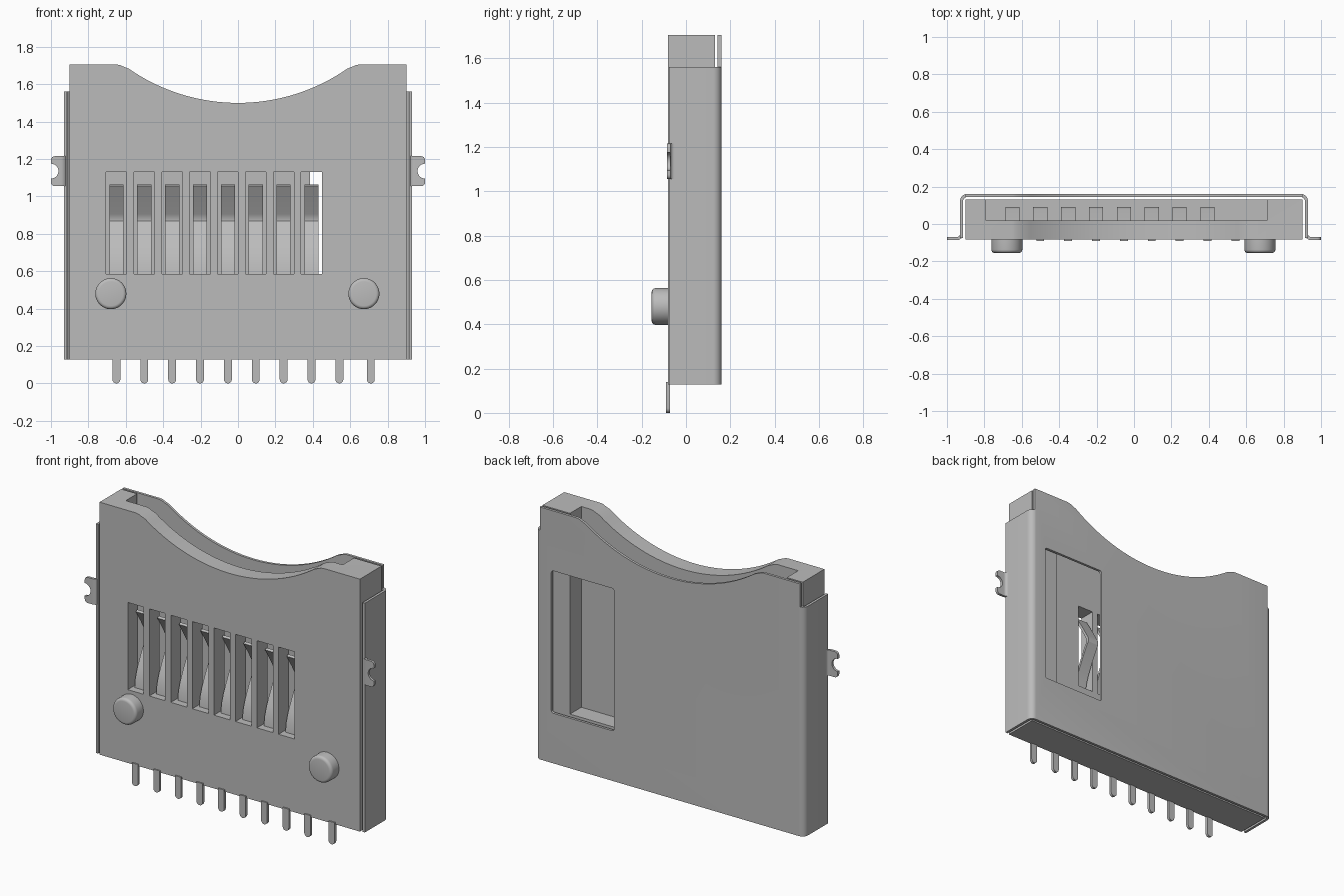
import bpy, bmesh, math
from mathutils import Vector

if "Cube" in bpy.data.objects:
    bpy.data.objects.remove(bpy.data.objects["Cube"])

grey = bpy.data.materials.new("plain grey")
grey.use_nodes = True
COLOUR = (0.5, 0.5, 0.5, 1)
grey.diffuse_color = COLOUR
grey.node_tree.nodes["Principled BSDF"].inputs["Base Color"].default_value = COLOUR

PLACE = {"x": lambda a, b, h: (h, a, b),
         "y": lambda a, b, h: (a, h, b),
         "z": lambda a, b, h: (a, b, h)}


def prisms(name, outlines, axis, lo, hi):
    """Extrude closed 2D outlines along an axis into one object."""
    bm = bmesh.new()
    for pts in outlines:
        ends = [[bm.verts.new(PLACE[axis](a, b, h)) for a, b in pts] for h in (lo, hi)]
        bm.faces.new(ends[0])
        bm.faces.new(ends[1][::-1])
        for i in range(len(pts)):
            j = (i + 1) % len(pts)
            bm.faces.new((ends[0][i], ends[1][i], ends[1][j], ends[0][j]))
    bmesh.ops.recalc_face_normals(bm, faces=bm.faces)
    mesh = bpy.data.meshes.new(name)
    bm.to_mesh(mesh)
    bm.free()
    mesh.materials.append(grey)
    obj = bpy.data.objects.new(name, mesh)
    bpy.context.collection.objects.link(obj)
    return obj


def rect(a0, a1, b0, b1):
    return [(a0, b0), (a1, b0), (a1, b1), (a0, b1)]


def arc(ca, cb, r, start, end, n=8):
    angles = [math.radians(start + (end - start) * i / n) for i in range(n + 1)]
    return [(ca + r * math.cos(t), cb + r * math.sin(t)) for t in angles]


def rounded(a0, a1, b0, b1, r):
    return (arc(a1 - r, b1 - r, r, 0, 90) + arc(a0 + r, b1 - r, r, 90, 180)
            + arc(a0 + r, b0 + r, r, 180, 270) + arc(a1 - r, b0 + r, r, 270, 360))


def ribbon(path, t):
    """Outline of a sheet of thickness t along a centre line."""
    p = [Vector(q) for q in path]
    left, right = [], []
    for i, q in enumerate(p):
        d0 = (p[i] - p[i - 1]).normalized() if i else (p[1] - p[0]).normalized()
        d1 = (p[i + 1] - p[i]).normalized() if i < len(p) - 1 else d0
        d = (d0 + d1).normalized()
        n = Vector((-d.y, d.x)) * t / 2 / max(d.dot(d0), 0.5)
        left.append(tuple(q + n))
        right.append(tuple(q - n))
    return left + right[::-1]


def activate(obj):
    bpy.ops.object.select_all(action="DESELECT")
    obj.select_set(True)
    bpy.context.view_layer.objects.active = obj


def cut(obj, cutter):
    activate(obj)
    mod = obj.modifiers.new("cut", "BOOLEAN")
    mod.operation, mod.solver, mod.object = "DIFFERENCE", "EXACT", cutter
    bpy.ops.object.modifier_apply(modifier=mod.name)
    bpy.data.objects.remove(cutter)


def smooth(obj):
    activate(obj)
    bpy.ops.object.shade_smooth_by_angle(angle=math.radians(30))


TOP, BOTTOM, PITCH = 1.705, 0.127, 0.149
FRONT, BACK = -0.082, 0.132

# Finger notch curve shared by the housing and the shell
dip = arc(0, 2.525, 1.025, 270 - 34.8, 270 + 34.8, 32)
lip = [(0.61, 1.693), (0.63, 1.702), (0.65, TOP)]
notch = [(-a, b) for a, b in lip[::-1]] + dip + lip

# Housing with card cavity and contact slots
housing = prisms("housing", [[(-0.9, BOTTOM), (-0.9, TOP)] + notch + [(0.9, TOP), (0.9, BOTTOM)]],
                 "y", FRONT, BACK)
cut(housing, prisms("cavity_cutter", [rect(-0.79, 0.71, 0.02, 0.3)], "z", 0.45, 2))
slots = [rect(-0.705 + i * PITCH, -0.595 + i * PITCH, 0.585, 1.13) for i in range(8)]
cut(housing, prisms("slot_cutter", slots, "y", -0.3, 0.08))
smooth(housing)

# Sheet metal shell with rounded bends
half = [(0.922, -0.076)] + arc(0.892, 0.122, 0.03, 0, 90)
shell = prisms("shell", [ribbon(half + [(-a, b) for a, b in half[::-1]], 0.016)], "z", BOTTOM, TOP)
cut(shell, prisms("notch_cutter", [notch + [(0.65, 2), (-0.65, 2)]], "y", -1, 1))
cut(shell, prisms("shoulder_cutter", [rect(-1.2, -0.9, 1.56, 2), rect(0.9, 1.2, 1.56, 2)], "y", -1, 1))
cut(shell, prisms("window_cutter", [rounded(0.385, 0.82, 0.44, 1.33, 0.015)], "y", 0.05, 1))
smooth(shell)

# Solder tabs bent out from the shell sides, with a round bite in the end
for side, label in ((1, "left"), (-1, "right")):
    path = [(0.922, -0.03)] + arc(0.947, -0.053, 0.025, 180, 270, 6) + [(1.0, -0.078)]
    tab = prisms(label + "_tab", [ribbon([(side * a, b) for a, b in path], 0.016)], "z", 1.055, 1.215)
    bm = bmesh.new()
    bm.from_mesh(tab.data)
    corners = [e for e in bm.edges if all(abs(v.co.x) > 0.999 for v in e.verts)
               and abs(e.verts[0].co.z - e.verts[1].co.z) < 0.01]
    bmesh.ops.bevel(bm, geom=corners, offset=0.02, segments=4, profile=0.5, affect="EDGES")
    bm.to_mesh(tab.data)
    bm.free()
    cut(tab, prisms("bite_cutter", [arc(side, 1.135, 0.04, 0, 345, 23)], "y", -1, 1))
    smooth(tab)

# Spring contacts arching into the cavity
spring = [(-0.03, 0.585), (-0.024, 0.64), (-0.004, 0.70), (0.03, 0.77), (0.068, 0.84),
          (0.084, 0.865), (0.084, 0.885), (0.07, 0.91), (0.03, 0.98), (-0.02, 1.06)]
for i in range(8):
    x = -0.65 + i * PITCH
    smooth(prisms(f"contact_{i + 1}", [ribbon(spring, 0.016)], "x", x - 0.038, x + 0.038))

# Solder pins with round ends
for i in range(10):
    x = 0.71 if i == 9 else -0.65 + i * PITCH
    outline = arc(x, 0.021, 0.021, 180, 360) + [(x + 0.021, 0.14), (x - 0.021, 0.14)]
    smooth(prisms(f"pin_{i + 1}", [outline], "y", -0.09, -0.073))

# Locating pegs with softened rims
for x, label in ((0.673, "left"), (-0.68, "right")):
    peg = prisms(label + "_peg", [arc(x, 0.48, 0.083, 0, 352.5, 47)], "y", -0.155, -0.07)
    bm = bmesh.new()
    bm.from_mesh(peg.data)
    rim = [e for e in bm.edges if all(v.co.y < -0.15 for v in e.verts)]
    bmesh.ops.bevel(bm, geom=rim, offset=0.018, segments=4, profile=0.5, affect="EDGES")
    bm.to_mesh(peg.data)
    bm.free()
    smooth(peg)
